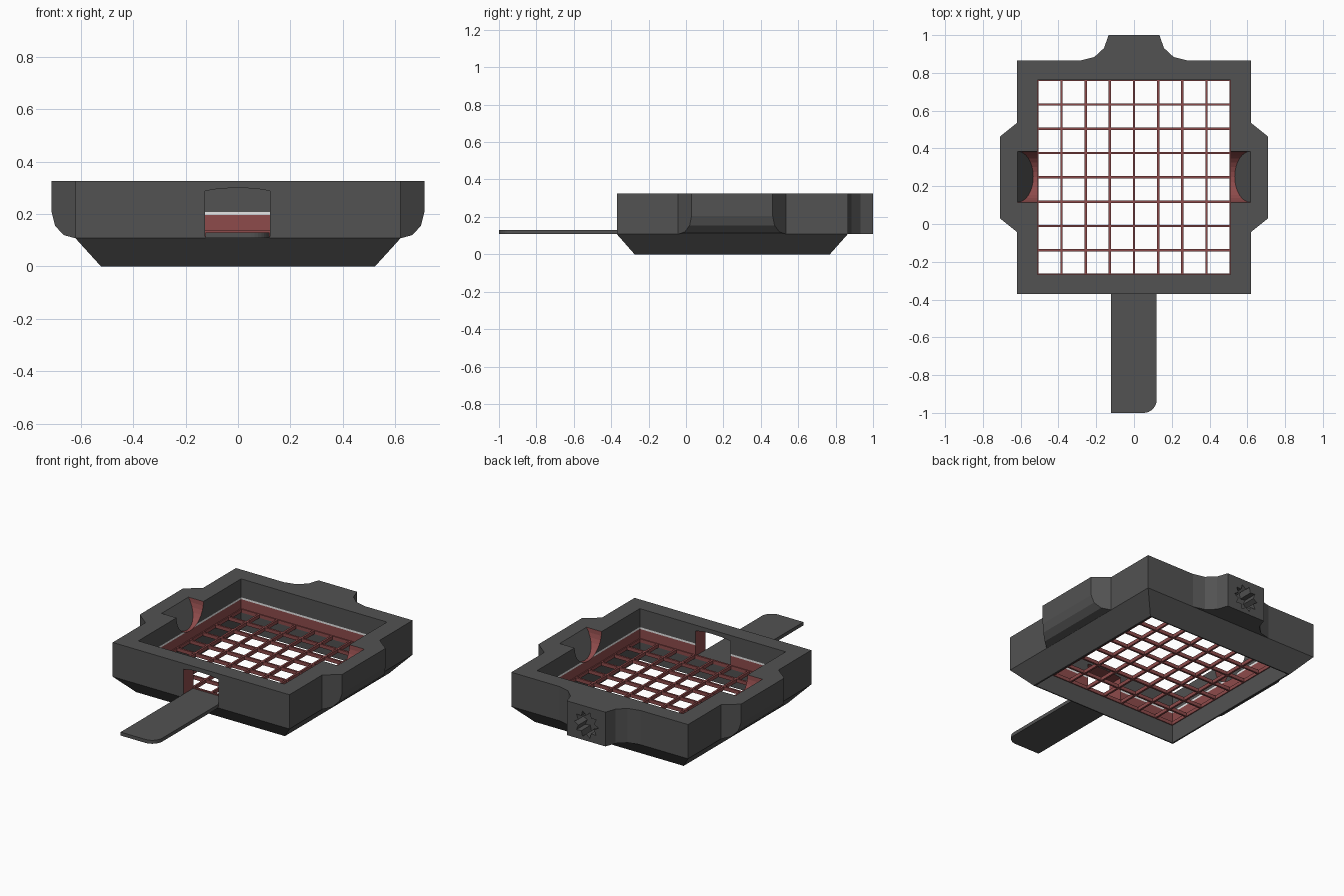
import bpy, bmesh, math
from mathutils import Vector

if "Cube" in bpy.data.objects:
    bpy.data.objects.remove(bpy.data.objects["Cube"])


def material(name, rgb):
    m = bpy.data.materials.new(name)
    m.diffuse_color = (*rgb, 1)
    m.use_nodes = True
    m.node_tree.nodes["Principled BSDF"].inputs["Base Color"].default_value = m.diffuse_color
    return m


GREY, RED, WHITE = 0, 1, 2
MATS = [material("charcoal", (0.085, 0.085, 0.085)),
        material("dull_red", (0.27, 0.07, 0.07)),
        material("off_white", (0.8, 0.8, 0.8))]


def finish(name, bm):
    bmesh.ops.recalc_face_normals(bm, faces=bm.faces)
    me = bpy.data.meshes.new(name)
    bm.to_mesh(me)
    bm.free()
    for m in MATS:
        me.materials.append(m)
    ob = bpy.data.objects.new(name, me)
    bpy.context.collection.objects.link(ob)
    return ob


def loft(name, rings, closed=False, mats=None, cap_mats=(GREY, GREY)):
    """Skin a list of equal-length point rings; cap the ends or join them."""
    bm = bmesh.new()
    vs = [[bm.verts.new(p) for p in r] for r in rings]
    n = len(rings[0])
    for i in range(len(vs) if closed else len(vs) - 1):
        a, b = vs[i], vs[(i + 1) % len(vs)]
        for k in range(n):
            f = bm.faces.new((a[k], a[(k + 1) % n], b[(k + 1) % n], b[k]))
            f.material_index = mats[i] if mats else GREY
    if not closed:
        bm.faces.new(vs[0]).material_index = cap_mats[0]
        bm.faces.new(vs[-1]).material_index = cap_mats[1]
    return finish(name, bm)


def plan(name, pts, z0, z1):
    return loft(name, [[(x, y, z) for x, y in pts] for z in (z0, z1)])


def cut(ob, cutter):
    cutter.hide_render = True
    mod = ob.modifiers.new("cut", 'BOOLEAN')
    mod.operation = 'DIFFERENCE'
    mod.solver = 'EXACT'
    mod.object = cutter
    bpy.context.view_layer.objects.active = ob
    bpy.ops.object.modifier_apply(modifier=mod.name)
    bpy.data.objects.remove(cutter)


def rect(hx, y0, y1, z):
    return [(-hx, y0, z), (hx, y0, z), (hx, y1, z), (-hx, y1, z)]


IX, IY0, IY1 = 0.512, -0.268, 0.762      # inside of the frame
TOP, RIM = 0.325, 0.108

# frame: outer skin, top, then inner wall in coloured bands
frame = loft("tray_frame",
             [rect(0.522, -0.275, 0.769, 0), rect(0.62, -0.37, 0.865, RIM),
              rect(0.62, -0.37, 0.865, TOP)] +
             [rect(IX, IY0, IY1, z) for z in (TOP, 0.208, 0.196, 0.115, 0)],
             closed=True,
             mats=[GREY, GREY, GREY, GREY, WHITE, RED, GREY, GREY])

# arched slot through the front wall
arch = [(-0.125, 0.115), (0.122, 0.115), (0.122, 0.288), (0.07, 0.297),
        (0, 0.3), (-0.07, 0.297), (-0.125, 0.288)]
cut(frame, loft("slot_cutter", [[(x, y, z) for x, z in arch] for y in (-0.5, -0.2)],
                mats=[RED]))

# round finger notches in the side walls, with a sloping back
for s in (-1, 1):
    prof = [(0.385, 0.42)] + [
        (0.25 + 0.135 * math.cos(a), TOP - 0.135 * math.sin(a))
        for a in [math.pi * i / 16 for i in range(17)]] + [(0.115, 0.42)]
    slope = lambda z: 0.617 - (TOP - z) * 0.62
    cut(frame, loft("notch_cutter",
                    [[(s * 0.4, y, z) for y, z in prof],
                     [(s * slope(z), y, z) for y, z in prof]],
                    mats=[RED], cap_mats=(RED, GREY)))

# side bumps, rounded underneath
for s in (-1, 1):
    rings = []
    for x, z in [(0.622, RIM), (0.665, 0.12), (0.697, 0.155), (0.71, 0.205), (0.71, TOP)]:
        t = (x - 0.62) / 0.09
        rings.append([(s * 0.62, -0.042, z), (s * x, -0.042 + 0.072 * t, z),
                      (s * x, 0.535 - 0.072 * t, z), (s * 0.62, 0.535, z)])
    loft("side_bump", rings)

# back lug with flared sides
half = [(0.285, 0.865), (0.21, 0.884), (0.158, 0.932), (0.135, 1.0)]
lug = plan("back_lug", half + [(-x, y) for x, y in reversed(half)], RIM, TOP)

# toothed socket in the lug
star = []
for i in range(20):
    r = 0.085 if i % 2 == 0 else 0.058
    a = math.tau * i / 20
    star.append((r * math.cos(a), 0.21 + r * math.sin(a)))
cut(lug, loft("socket_cutter", [[(x, y, z) for x, z in star] for y in (0.91, 1.05)]))

# tongue through the slot, one rounded corner
corner = [(0.05 + 0.07 * math.sin(a), -0.93 - 0.07 * math.cos(a))
          for a in [math.pi / 2 * i / 8 for i in range(9)]]
plan("front_tongue", [(-0.123, -1.0)] + corner + [(0.12, -0.27), (-0.123, -0.27)],
     0.108, 0.13)

# red grid floor
bm = bmesh.new()
cell_x, cell_y = 2 * IX / 8, (IY1 - IY0) / 8


def bar(cx, cy, sx, sy):
    r = bmesh.ops.create_cube(bm, size=1)
    bmesh.ops.scale(bm, vec=(sx, sy, 0.022), verts=r["verts"])
    bmesh.ops.translate(bm, vec=Vector((cx, cy, 0.126)), verts=r["verts"])


for i in range(9):
    bar(-IX + i * cell_x, (IY0 + IY1) / 2, 0.012, IY1 - IY0)
    bar(0, IY0 + i * cell_y, 2 * IX, 0.012)
for f in bm.faces:
    f.material_index = RED
finish("grid_floor", bm)
